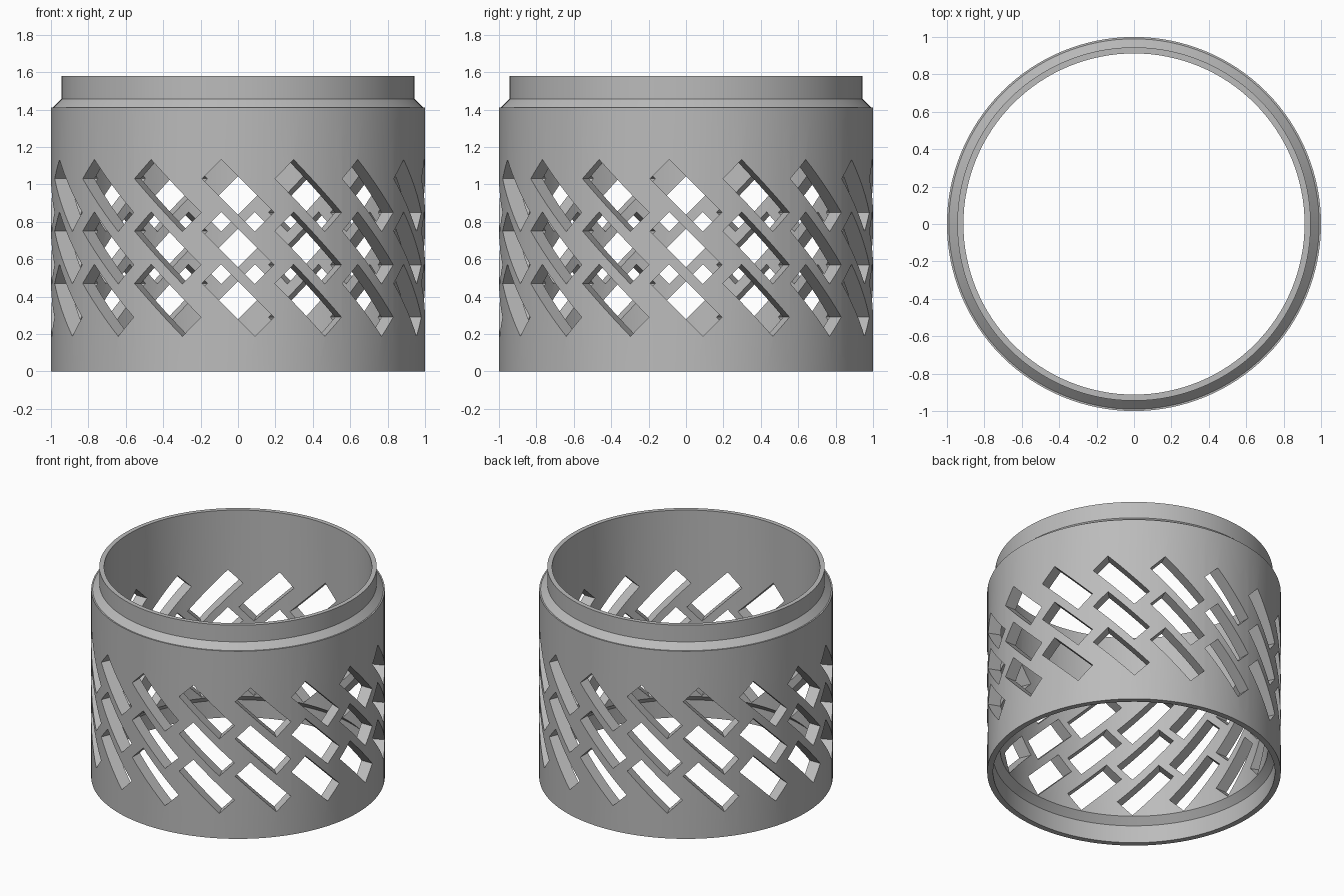
import bpy, bmesh
from math import radians, tau
from mathutils import Matrix

cube = bpy.data.objects.get("Cube")
if cube:
    bpy.data.objects.remove(cube, do_unlink=True)

SEGMENTS = 128
SLOTS_PER_ROW = 16
ROW_HEIGHTS = (0.38, 0.66, 0.94)

grey = bpy.data.materials.new("plain grey")
grey.use_nodes = True
colour = (0.5, 0.5, 0.5, 1)
grey.diffuse_color = colour
grey.node_tree.nodes["Principled BSDF"].inputs["Base Color"].default_value = colour


def new_object(name, bm):
    bmesh.ops.recalc_face_normals(bm, faces=bm.faces)
    mesh = bpy.data.meshes.new(name)
    bm.to_mesh(mesh)
    bm.free()
    mesh.materials.append(grey)
    obj = bpy.data.objects.new(name, mesh)
    bpy.context.collection.objects.link(obj)
    return obj


# Sleeve: closed wall profile (radius, height) with stepped neck and bottom socket
profile = [(1, 0), (1, 1.41), (0.99, 1.41), (0.945, 1.455), (0.945, 1.58),
           (0.912, 1.58), (0.912, 0.18), (0.96, 0.132), (0.96, 0)]
bm = bmesh.new()
ring = [bm.verts.new((0, -r, z)) for r, z in profile]
edges = [bm.edges.new((a, b)) for a, b in zip(ring, ring[1:] + ring[:1])]
bmesh.ops.spin(bm, geom=ring + edges, cent=(0, 0, 0), axis=(0, 0, 1),
               angle=tau, steps=SEGMENTS, use_duplicate=False)
bmesh.ops.remove_doubles(bm, verts=bm.verts, dist=0.0001)
sleeve = new_object("slotted_sleeve", bm)

# Cutter: slanted bars around the wall in three rows
bm = bmesh.new()
for z in ROW_HEIGHTS:
    for i in range(SLOTS_PER_ROW):
        place = (Matrix.Rotation(tau * i / SLOTS_PER_ROW, 4, "Z")
                 @ Matrix.Translation((0, -0.95, z))
                 @ Matrix.Rotation(radians(45), 4, "Y")
                 @ Matrix.Diagonal((0.4, 0.3, 0.145, 1)))
        bmesh.ops.create_cube(bm, size=1, matrix=place)
cutter = new_object("slot_cutter", bm)
cutter.hide_render = True

# Cut the slots, then drop the helper
cut = sleeve.modifiers.new("slots", "BOOLEAN")
cut.operation = "DIFFERENCE"
cut.solver = "EXACT"
cut.object = cutter
bpy.ops.object.select_all(action="DESELECT")
sleeve.select_set(True)
bpy.context.view_layer.objects.active = sleeve
bpy.ops.object.modifier_apply(modifier=cut.name)
bpy.data.objects.remove(cutter, do_unlink=True)

# Smooth round walls, sharp rims and slot edges
bpy.ops.object.shade_smooth_by_angle(angle=radians(25))
